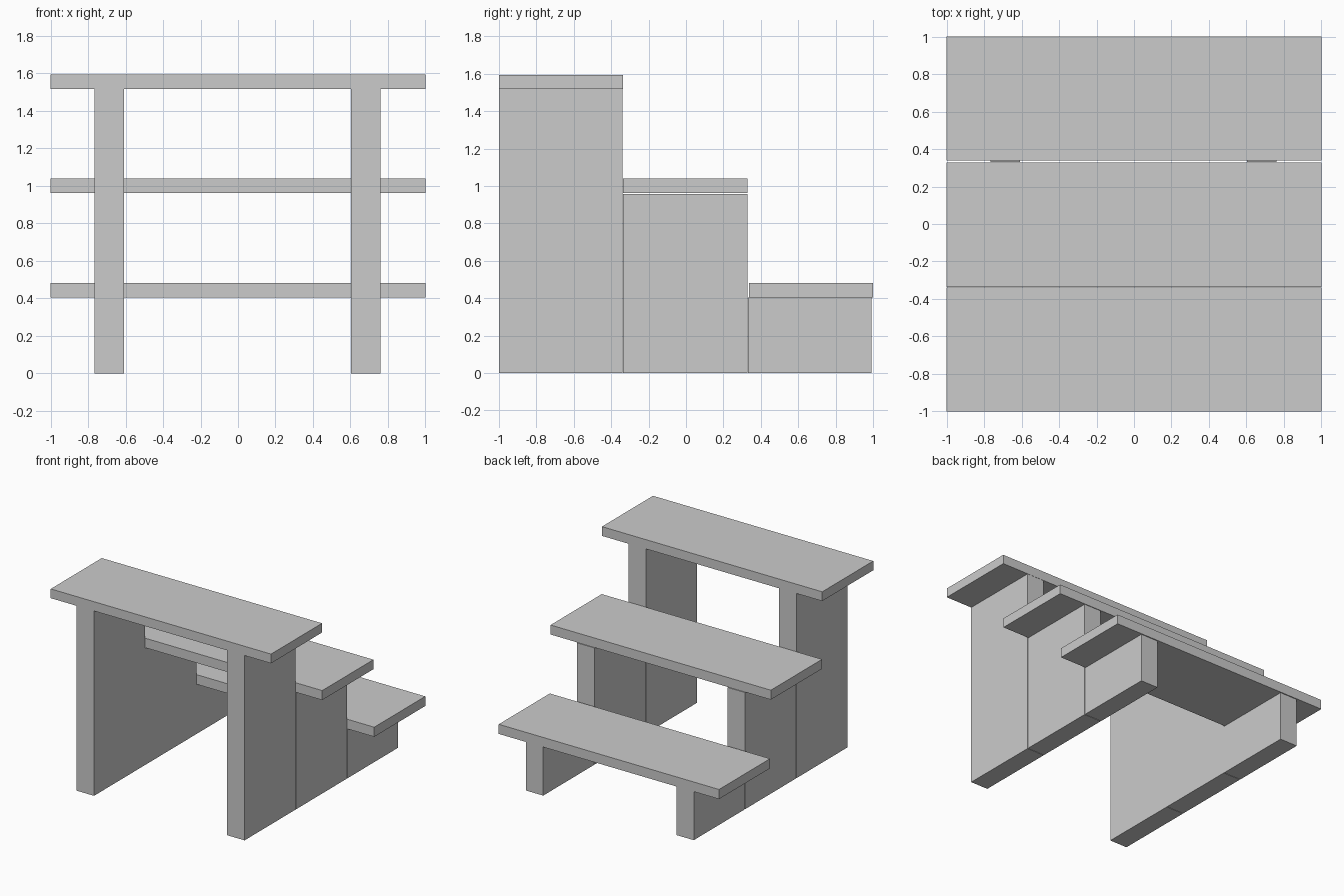
import bpy

if "Cube" in bpy.data.objects:
    bpy.data.objects.remove(bpy.data.objects["Cube"])

def box(name, x0, x1, y0, y1, z0, z1):
    bpy.ops.mesh.primitive_cube_add(size=1, location=((x0 + x1) / 2, (y0 + y1) / 2, (z0 + z1) / 2))
    ob = bpy.context.object
    ob.name = name
    ob.scale = (x1 - x0, y1 - y0, z1 - z0)
    bpy.ops.object.transform_apply(location=False, rotation=False, scale=True)
    return ob

# name, tread y range, tread z range, support y range, support top
steps = [
    ("top", (-1.0, -0.338), (1.517, 1.593), (-1.0, -0.34), 1.517),
    ("middle", (-0.336, 0.328), (0.962, 1.04), (-0.336, 0.328), 0.958),
    ("bottom", (0.338, 1.0), (0.403, 0.482), (0.332, 0.992), 0.403),
]

for name, ty, tz, sy, top in steps:
    # Overhanging tread board
    box(name + "_tread", -1.0, 1.0, *ty, *tz)
    # Pair of solid side supports down to the floor
    box(name + "_support_left", -0.765, -0.607, *sy, 0, top)
    box(name + "_support_right", 0.602, 0.76, *sy, 0, top)
